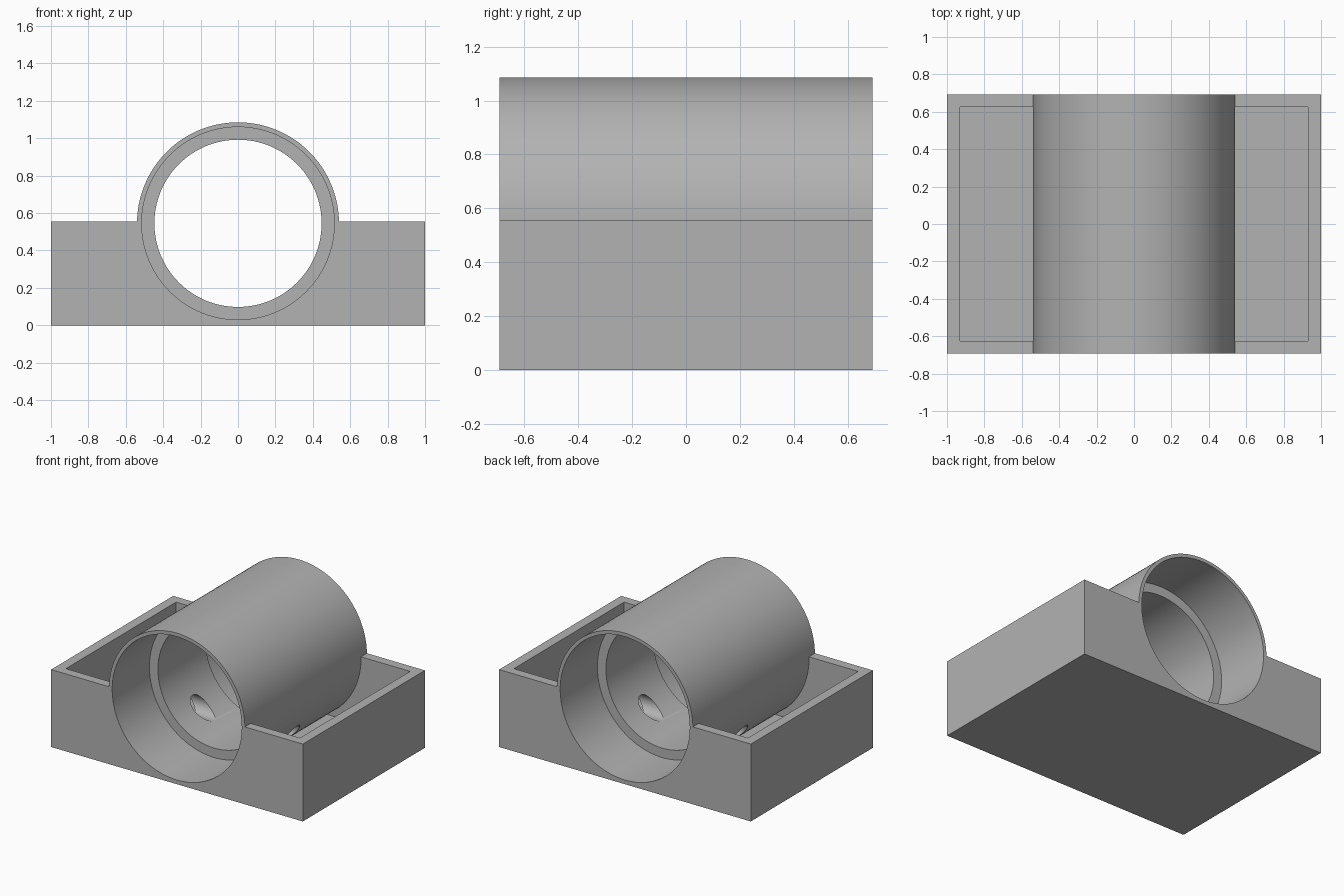
import bpy
import math

cube = bpy.data.objects.get("Cube")
if cube:
    bpy.data.objects.remove(cube, do_unlink=True)

LENGTH = 1.385
AXIS_Z = 0.545
BOX_TOP = 0.556
WALL = 0.07

grey = bpy.data.materials.new("plain grey")
grey.use_nodes = True
colour = (0.45, 0.45, 0.45, 1)
grey.diffuse_color = colour
grey.node_tree.nodes["Principled BSDF"].inputs["Base Color"].default_value = colour


def block(name, size, bottom):
    bpy.ops.mesh.primitive_cube_add(size=1, location=(0, 0, bottom + size[2] / 2))
    ob = bpy.context.object
    ob.name = name
    ob.scale = size
    bpy.ops.object.transform_apply(location=True, rotation=False, scale=True)
    ob.data.materials.append(grey)
    return ob


def cylinder(name, radius, depth, location, rotation, sides=128):
    bpy.ops.mesh.primitive_cylinder_add(vertices=sides, radius=radius, depth=depth,
                                        location=location, rotation=rotation)
    ob = bpy.context.object
    ob.name = name
    bpy.ops.object.transform_apply(location=True, rotation=True, scale=True)
    ob.data.materials.append(grey)
    return ob


def along_y(name, radius, depth, y=0):
    return cylinder(name, radius, depth, (0, y, AXIS_Z), (math.pi / 2, 0, 0))


def combine(target, tool, operation):
    tool.hide_render = True
    mod = target.modifiers.new(tool.name, 'BOOLEAN')
    mod.operation = operation
    mod.solver = 'EXACT'
    mod.object = tool
    bpy.context.view_layer.objects.active = target
    bpy.ops.object.modifier_apply(modifier=mod.name)
    bpy.data.objects.remove(tool, do_unlink=True)


# Open tray with a floor and four walls
housing = block("tube_housing", (2, LENGTH, BOX_TOP), 0)
combine(housing, block("pocket", (2 - 2 * WALL, LENGTH - 0.134, 1), WALL), 'DIFFERENCE')

# Tube lying across the tray
combine(housing, along_y("tube", 0.54, LENGTH), 'UNION')

# Through bore, and a wider recess at each end
combine(housing, along_y("bore", 0.447, 2), 'DIFFERENCE')
for side in (-1, 1):
    combine(housing, along_y("end_recess", 0.515, 1, side * 0.77), 'DIFFERENCE')

# Cross hole low in the tube wall, opening into both pockets
combine(housing, cylinder("cross_hole", 0.07, 1.4, (0, 0, 0.21),
                          (0, math.pi / 2, 0), 48), 'DIFFERENCE')

# Smooth round walls with sharp rims
bpy.ops.object.select_all(action='DESELECT')
housing.select_set(True)
bpy.context.view_layer.objects.active = housing
bpy.ops.object.shade_smooth_by_angle(angle=math.radians(30))
